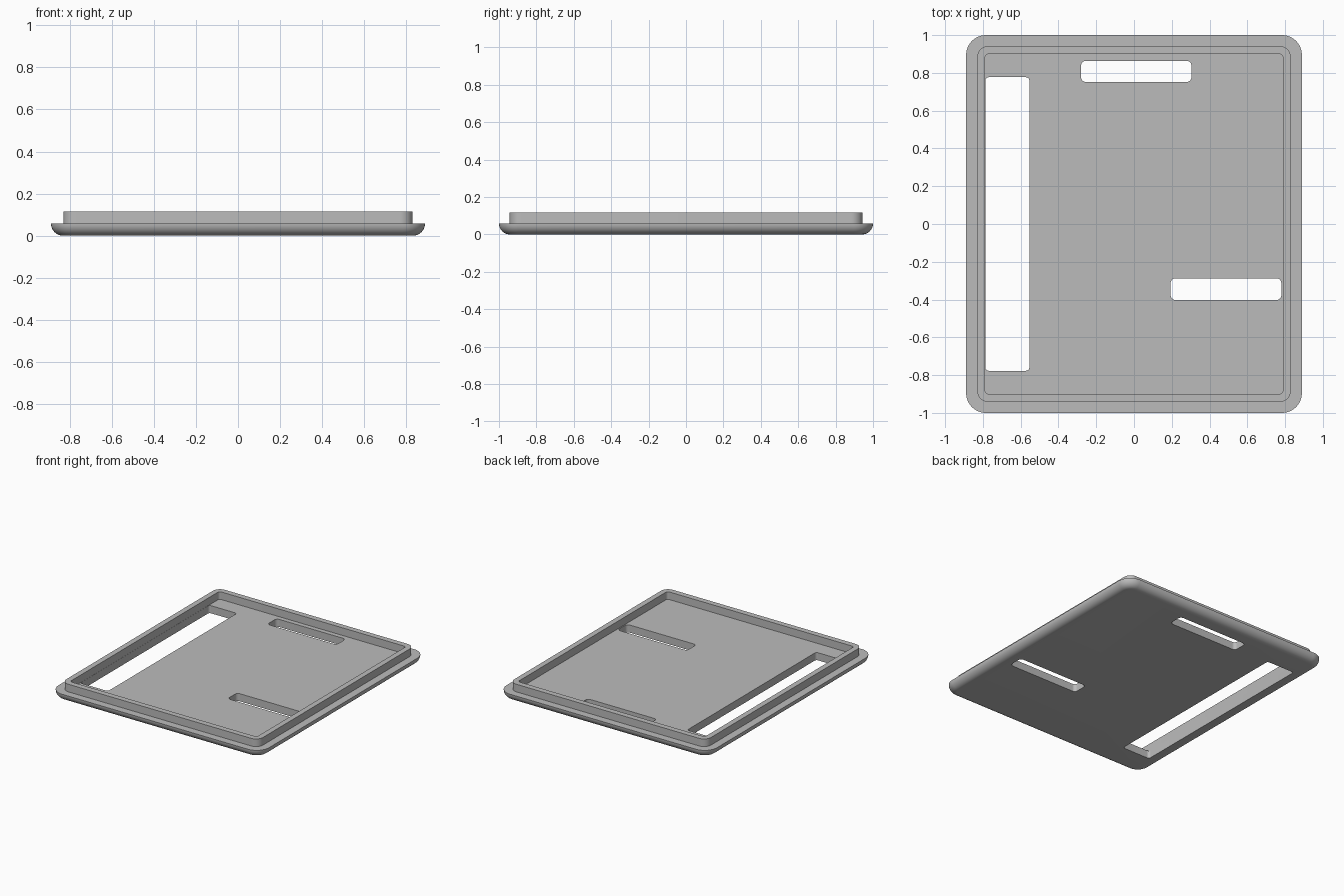
import bpy, bmesh, math

old = bpy.data.objects.get("Cube")
if old:
    bpy.data.objects.remove(old, do_unlink=True)

grey = bpy.data.materials.new("plain grey")
grey.use_nodes = True
colour = (0.5, 0.5, 0.5, 1)
grey.diffuse_color = colour
grey.node_tree.nodes["Principled BSDF"].inputs["Base Color"].default_value = colour


def rounded_rect(cx, cy, hx, hy, r, steps=10):
    """Points around a rectangle with rounded corners."""
    points = []
    for i, (sx, sy) in enumerate(((1, 1), (-1, 1), (-1, -1), (1, -1))):
        for k in range(steps + 1):
            a = math.pi / 2 * (i + k / steps)
            points.append((cx + sx * (hx - r) + r * math.cos(a),
                           cy + sy * (hy - r) + r * math.sin(a)))
    return points


def loft(name, rings):
    """Closed solid through a stack of (outline, z) rings."""
    bm = bmesh.new()
    loops = [[bm.verts.new((x, y, z)) for x, y in pts] for pts, z in rings]
    for low, high in zip(loops, loops[1:]):
        for i in range(len(low)):
            j = (i + 1) % len(low)
            bm.faces.new((low[i], low[j], high[j], high[i]))
    bm.faces.new(loops[0][::-1])
    bm.faces.new(loops[-1])
    bmesh.ops.recalc_face_normals(bm, faces=bm.faces)
    mesh = bpy.data.meshes.new(name)
    bm.to_mesh(mesh)
    bm.free()
    mesh.materials.append(grey)
    ob = bpy.data.objects.new(name, mesh)
    bpy.context.collection.objects.link(ob)
    return ob


# Cover: rounded underside, ledge, raised lip and sunken floor
hx, hy, ledge, top = 0.889, 1.0, 0.058, 0.116
rings = []
for k in range(11):
    a = math.pi / 2 * k / 10
    inset = ledge * (1 - math.sin(a))
    rings.append((rounded_rect(0, 0, hx - inset, hy - inset, 0.105 - inset),
                  ledge * (1 - math.cos(a))))
lip_outer = rounded_rect(0, 0, 0.83, 0.943, 0.06)
lip_inner = rounded_rect(0, 0, 0.788, 0.9, 0.018)
rings += [(lip_outer, ledge), (lip_outer, top), (lip_inner, top), (lip_inner, ledge)]
cover = loft("cover", rings)

# Through slots: x range, y range, corner radius
slots = {
    "long_slot": (-0.787, -0.554, -0.777, 0.777, 0.018),
    "back_slot": (-0.28, 0.304, 0.752, 0.864, 0.025),
    "side_slot": (0.194, 0.78, -0.402, -0.288, 0.025),
}
bpy.context.view_layer.objects.active = cover
for name, (x0, x1, y0, y1, r) in slots.items():
    outline = rounded_rect((x0 + x1) / 2, (y0 + y1) / 2, (x1 - x0) / 2, (y1 - y0) / 2, r)
    cutter = loft(name + "_cutter", [(outline, -0.1), (outline, 0.2)])
    cutter.hide_render = True
    cut = cover.modifiers.new(name, "BOOLEAN")
    cut.operation = "DIFFERENCE"
    cut.solver = "EXACT"
    cut.object = cutter
    bpy.ops.object.modifier_apply(modifier=cut.name)
    bpy.data.objects.remove(cutter, do_unlink=True)

# Smooth the rounded edges, keep the corners crisp
cover.select_set(True)
bpy.ops.object.shade_smooth_by_angle(angle=math.radians(30))
